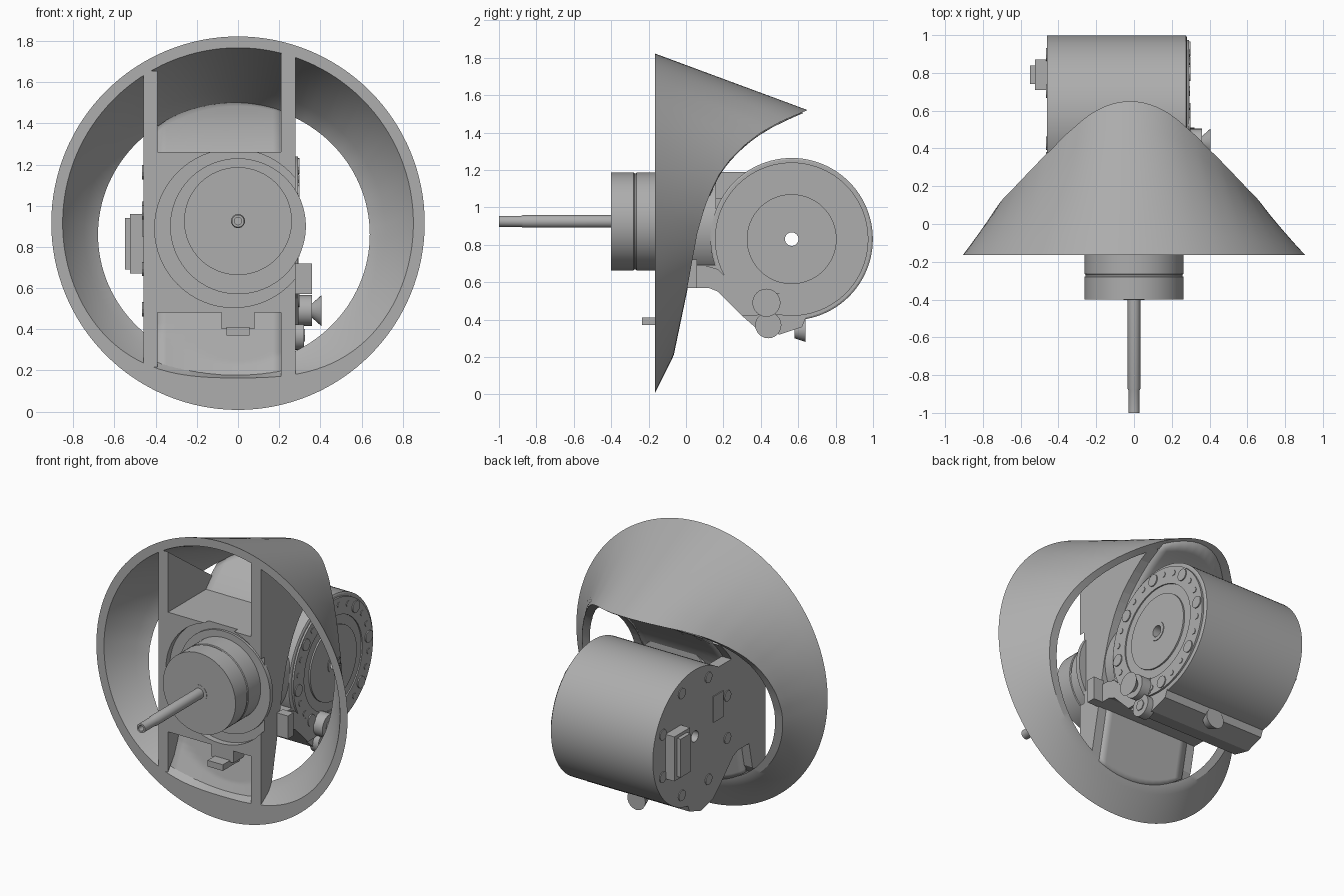
import bpy, bmesh
from math import sin, cos, pi, sqrt
from mathutils import Vector

cube = bpy.data.objects.get("Cube")
if cube:
    bpy.data.objects.remove(cube, do_unlink=True)

grey = bpy.data.materials.new("plain grey")
grey.use_nodes = True
GREY = (0.42, 0.42, 0.42, 1)
grey.diffuse_color = GREY
grey.node_tree.nodes["Principled BSDF"].inputs["Base Color"].default_value = GREY

FRONT = -0.165          # plane of the front rim
X0, X1 = -0.46, 0.28    # sides of the central bracket
MID_Y, MID_Z = 0.565, 0.83   # axis of the rear motor


def finish(name, bm, smooth=True):
    bmesh.ops.remove_doubles(bm, verts=bm.verts, dist=0.0002)
    bmesh.ops.recalc_face_normals(bm, faces=bm.faces)
    mesh = bpy.data.meshes.new(name)
    bm.to_mesh(mesh)
    bm.free()
    mesh.materials.append(grey)
    ob = bpy.data.objects.new(name, mesh)
    bpy.context.collection.objects.link(ob)
    if smooth:
        bpy.ops.object.select_all(action="DESELECT")
        ob.select_set(True)
        bpy.context.view_layer.objects.active = ob
        bpy.ops.object.shade_smooth_by_angle(angle=0.5)
    return ob


def loft(bm, rings, closed):
    """Skin a list of closed rings of points."""
    rows = [[bm.verts.new(p) for p in ring] for ring in rings]
    pairs = list(zip(rows, rows[1:]))
    if closed:
        pairs.append((rows[-1], rows[0]))
    for a, b in pairs:
        for i in range(len(a)):
            j = (i + 1) % len(a)
            bm.faces.new((a[i], a[j], b[j], b[i]))


def lathe(name, profile, centre, axis="x", segs=64, closed=False):
    """Revolve (radius, offset) pairs about an axis through centre."""
    rings = []
    for r, h in profile:
        ring = []
        for i in range(segs):
            a = 2 * pi * i / segs
            u, v = r * cos(a), r * sin(a)
            local = Vector((h, u, v)) if axis == "x" else Vector((u, h, v))
            ring.append(Vector(centre) + local)
        rings.append(ring)
    bm = bmesh.new()
    loft(bm, rings, closed)
    return finish(name, bm)


def rod(name, r, start, end, centre, axis="x", segs=48, r2=None):
    r2 = r if r2 is None else r2
    return lathe(name, [(0, start), (r, start), (r2, end), (0, end)], centre, axis, segs)


def prism(name, outline, x0, x1):
    """Extrude a (y, z) outline along x."""
    bm = bmesh.new()
    face = bm.faces.new([bm.verts.new((x0, y, z)) for y, z in outline])
    ext = bmesh.ops.extrude_face_region(bm, geom=[face])
    moved = [g for g in ext["geom"] if isinstance(g, bmesh.types.BMVert)]
    bmesh.ops.translate(bm, verts=moved, vec=(x1 - x0, 0, 0))
    return finish(name, bm, smooth=False)


def box(name, x, y, z):
    return prism(name, [(y[0], z[0]), (y[1], z[0]), (y[1], z[1]), (y[0], z[1])], *x)


# Rear edge of the shroud, as (z, y)
EDGE = [(0.2, -0.07), (0.56, 0.005), (0.86, 0.06), (1.0, 0.1), (1.1, 0.14), (1.18, 0.18),
        (1.26, 0.24), (1.33, 0.31), (1.4, 0.4), (1.46, 0.51), (1.52, 0.65)]


def edge_y(z):
    for (za, ya), (zb, yb) in zip(EDGE, EDGE[1:]):
        if z <= zb:
            return ya + (yb - ya) * max(0, z - za) / (zb - za)
    return EDGE[-1][1]


def edge_z(x):
    """Lowest and highest z of the rear edge at a given x."""
    h = sqrt(0.65 ** 2 - x * x)
    return 0.86 - h, 0.86 + h


# Shroud: conical shell with a swept rear edge and an inward lip
STEPS = 6
rings = [[] for k in range(STEPS + 4)]
for i in range(128):
    a = 2 * pi * i / 128
    d = Vector((cos(a), 0, sin(a)))
    front = Vector((0, FRONT, 0.915)) + d * 0.907
    back = Vector((0.715 * d.x - 0.02, 0, 0.86 + 0.66 * d.z))
    back.y = edge_y(back.z)
    lip = Vector((0.66 * d.x - 0.02, 0, 0.86 + 0.635 * d.z))
    lip.y = edge_y(lip.z)
    points = [front.lerp(back, k / STEPS) for k in range(STEPS + 1)]
    points += [lip, front.lerp(back, 0.78) - d * 0.025,
               front - d * (0.055 + 0.1 * max(0, -d.z) ** 6)]
    for ring, p in zip(rings, points):
        ring.append(p)
bm = bmesh.new()
loft(bm, rings, True)
finish("shroud", bm)

# Vertical struts, following the rear edge
struts = []
for name, x0, x1 in (("right_strut", X0, -0.39), ("left_strut", 0.21, X1)):
    far = max(abs(x0), abs(x1))
    lo, hi = edge_z(far)
    h = sqrt(0.87 ** 2 - far * far)
    outline = [(FRONT, 0.955 - h), (FRONT, 0.915 + h)]
    for k in range(25):
        z = hi + (lo - hi) * k / 24
        outline.append((edge_y(z), z))
    struts.append(prism(name, outline, x0, x1))


def bay_panel(name, height):
    """Thin panel between the struts; height(x) gives its z range, depth(x, z) its y."""
    low, high, depth = height
    bm = bmesh.new()
    cols = []
    for i in range(13):
        x = -0.4 + 0.62 * i / 12
        zs = [low(x) + (high(x) - low(x)) * k / 40 for k in range(41)]
        cols.append([bm.verts.new((x, depth(x, z), z)) for z in zs])
    for a, b in zip(cols, cols[1:]):
        for k in range(40):
            bm.faces.new((a[k], b[k], b[k + 1], a[k + 1]))
    solid = finish(name, bm).modifiers.new("thickness", "SOLIDIFY")
    solid.thickness = 0.015
    solid.offset = 0


def floor_foot(x):
    return 0.925 - sqrt(0.86 ** 2 - x * x)


# Curved rear wall and sloped floor of the central bay
bay_panel("bay_wall", (lambda x: edge_z(x)[0], lambda x: edge_z(x)[1],
                       lambda x, z: edge_y(z) - 0.005))
bay_panel("bay_floor", (floor_foot, lambda x: 0.49,
                        lambda x, z: min(edge_y(z) - 0.02,
                                         FRONT + 0.012 + 0.42 * (z - floor_foot(x)))))

# Motor mount with a round recess
mount = prism("motor_mount", [(FRONT, 0.48), (FRONT, 1.26), (0.235, 1.26), (0.18, 1.19),
                              (0.05, 0.86), (-0.02, 0.48)], -0.39, 0.21)
cutter = rod("recess_cutter", 0.385, -0.3, FRONT + 0.04, (-0.02, 0, 0.89), "y", 64)
cutter.hide_render = True
cutter.display_type = "WIRE"
cutter.hide_set(True)
for ob in [mount] + struts:
    cut = ob.modifiers.new("recess", "BOOLEAN")
    cut.operation = "DIFFERENCE"
    cut.object = cutter
    cut.solver = "EXACT"

# Front motor and its hollow shaft
axis = (0, 0, 0.925)
rod("mount_ring", 0.33, -0.14, -0.11, (0, 0, 0.9), "y", 64)
rod("inner_motor", 0.295, -0.11, 0.16, (-0.02, 0, 0.89), "y", 64)
lathe("front_motor", [(0, -0.4), (0.262, -0.4), (0.262, -0.28), (0.257, -0.276),
                      (0.257, -0.268), (0.262, -0.264), (0.262, -0.1), (0, -0.1)], axis, "y")
rod("shaft_boss", 0.055, -0.402, -0.395, axis, "y")
lathe("shaft", [(0, -0.95), (0.018, -0.95), (0.018, -1), (0.03, -1), (0.03, -0.88),
                (0.034, -0.87), (0.034, -0.38), (0, -0.38)], axis, "y", 32)

# Rear housing, open towards the left, and lower clamp
box("housing_plate", (X0, -0.39), (0.0, 0.45), (0.57, 1.19))
box("housing_core", (-0.39, 0.2), (0.0, 0.3), (0.6, 1.05))
prism("lower_clamp", [(0, 0.57), (0.12, 0.57), (0.17, 0.55), (0.3, 0.42), (0.38, 0.35),
                      (0.5, 0.32), (0.62, 0.36), (0.64, 0.41), (0.5, 0.5), (0.3, 0.69),
                      (0, 0.69)], X0, X1)
prism("clamp_arm", [(0.02, 0.69), (0.1, 0.69), (0.17, 0.67), (0.25, 0.59), (0.35, 0.56),
                    (0.5, 0.54), (0.5, 0.44), (0.36, 0.42), (0.3, 0.42), (0.17, 0.55),
                    (0.12, 0.57), (0.02, 0.57)], X1, 0.295)

# Rear motor with a through bore
pivot = (0, MID_Y, MID_Z)
lathe("rear_motor", [(0.036, X0), (0.434, X0), (0.434, X1 - 0.005),
                     (0.425, X1), (0.036, X1)], pivot, closed=True, segs=96)
lathe("output_disc", [(0.036, X1 - 0.01), (0.41, X1 - 0.01), (0.41, 0.292), (0.3, 0.292),
                      (0.3, 0.284), (0.24, 0.284), (0.24, 0.294), (0.06, 0.294),
                      (0.06, 0.298), (0.036, 0.298)], pivot, closed=True, segs=96)

# Screws around the output disc
for i in range(24):
    a = 2 * pi * (i + 0.4) / 24
    spot = (0, MID_Y + 0.365 * cos(a), MID_Z + 0.365 * sin(a))
    if i % 3 == 0:
        rod("disc_screw", 0.038, 0.285, 0.299, spot, segs=16)
    else:
        rod("disc_pin", 0.018, 0.285, 0.296, spot, segs=6)

# Clamp bolts
rod("upper_bolt", 0.075, X1, 0.36, (0, 0.43, 0.49), segs=24)
rod("upper_bolt_head", 0.035, 0.36, 0.405, (0, 0.43, 0.49), segs=24, r2=0.075)
rod("lower_bolt", 0.07, X1 - 0.02, 0.32, (0, 0.44, 0.37), segs=24)
rod("lower_bolt_socket", 0.035, 0.32, 0.325, (0, 0.44, 0.37), segs=6)
rod("bottom_screw", 0.045, 0.58, 0.64, (-0.09, 0, 0.345), "y", 24, r2=0.065)
box("arm_block", (X1, 0.36), (0.0, 0.06), (0.57, 0.72))

# Right face: connectors and screws
box("connector", (-0.525, X0), (0.71, 0.87), (0.67, 0.96))
box("connector_cap", (-0.55, -0.52), (0.74, 0.84), (0.69, 0.94))
box("small_connector", (-0.466, X0), (0.28, 0.38), (0.85, 1.02))
for i in range(8):
    a = 2 * pi * (i + 0.5) / 8
    spot = (0, MID_Y + 0.36 * cos(a), MID_Z + 0.36 * sin(a))
    rod("face_screw", 0.035, X0 - 0.006, X0 + 0.01, spot, segs=12)

# Front latch below the motor
box("latch_base", (-0.08, 0.08), (-0.16, -0.03), (0.4, 0.48))
box("latch_tab", (-0.055, 0.055), (-0.235, -0.04), (0.37, 0.41))
